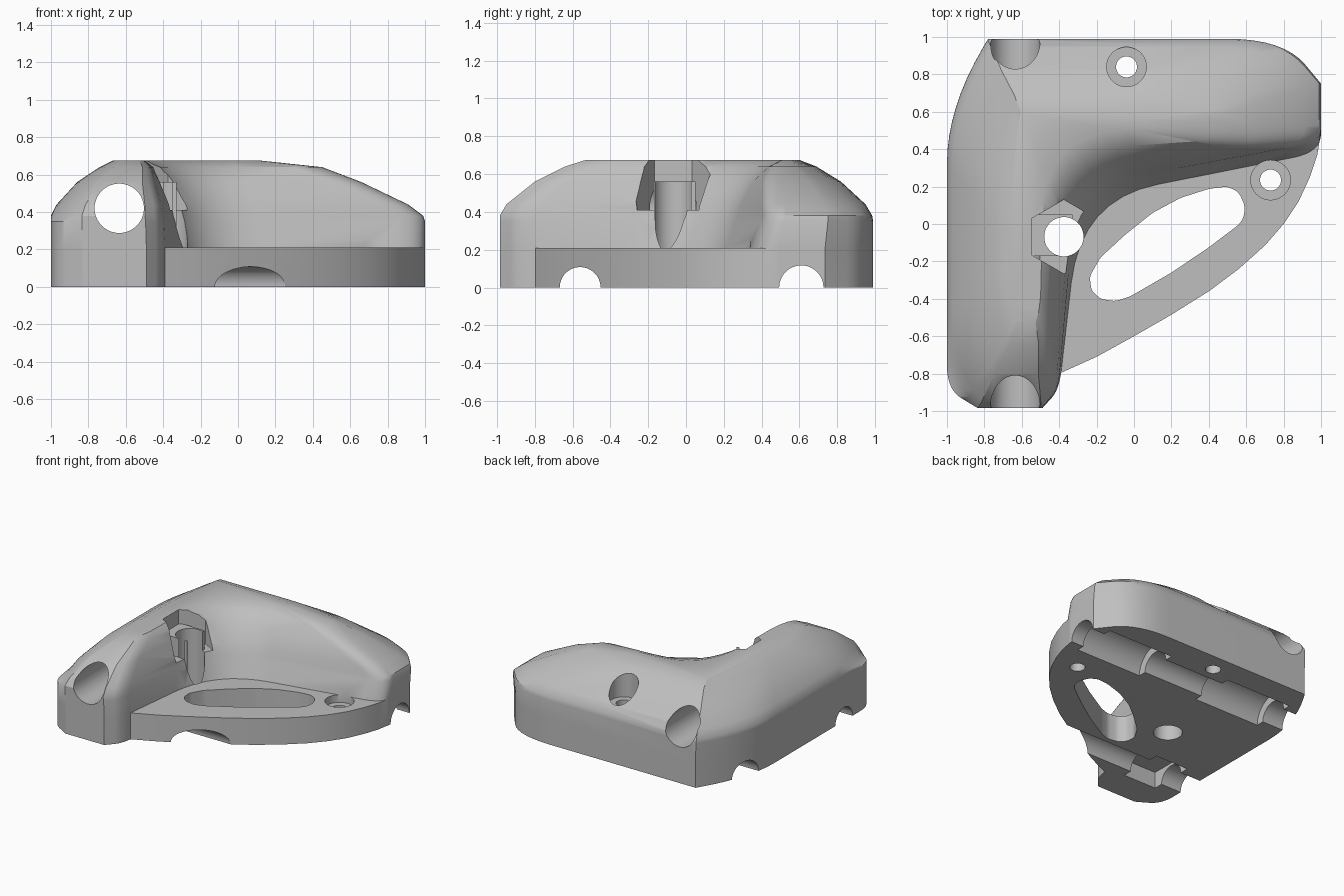
import bpy, bmesh, math
from mathutils import Vector, Matrix

cube = bpy.data.objects.get("Cube")
if cube:
    bpy.data.objects.remove(cube, do_unlink=True)

grey = bpy.data.materials.new("plain_grey")
grey.use_nodes = True
colour = (0.52, 0.52, 0.52, 1)
grey.diffuse_color = colour
grey.node_tree.nodes["Principled BSDF"].inputs["Base Color"].default_value = colour


def make(name, bm):
    bmesh.ops.recalc_face_normals(bm, faces=bm.faces)
    me = bpy.data.meshes.new(name)
    bm.to_mesh(me)
    bm.free()
    me.materials.append(grey)
    ob = bpy.data.objects.new(name, me)
    bpy.context.collection.objects.link(ob)
    return ob


def loft(name, rings):
    """Skin a stack of rings that share a vertex count and cap both ends."""
    bm = bmesh.new()
    loops = [[bm.verts.new(p) for p in ring] for ring in rings]
    n = len(loops[0])
    for a, b in zip(loops, loops[1:]):
        for i in range(n):
            j = (i + 1) % n
            bm.faces.new((a[i], a[j], b[j], b[i]))
    bm.faces.new(loops[0][::-1])
    bm.faces.new(loops[-1])
    return make(name, bm)


def prism(name, pts, z0, z1):
    return loft(name, [[(x, y, z) for x, y in pts] for z in (z0, z1)])


def cylinder(name, centre, r, depth, axis="Z", sides=48):
    bm = bmesh.new()
    rot = {"X": Matrix.Rotation(math.pi / 2, 4, "Y"),
           "Y": Matrix.Rotation(math.pi / 2, 4, "X"), "Z": Matrix()}[axis]
    bmesh.ops.create_cone(bm, cap_ends=True, segments=sides, radius1=r, radius2=r,
                          depth=depth, matrix=Matrix.Translation(centre) @ rot)
    return make(name, bm)


def box(name, lo, hi):
    return prism(name, [(lo[0], lo[1]), (hi[0], lo[1]), (hi[0], hi[1]), (lo[0], hi[1])],
                 lo[2], hi[2])


def boolean(target, tool, op="DIFFERENCE"):
    mod = target.modifiers.new("join", "BOOLEAN")
    mod.operation, mod.solver, mod.object = op, "EXACT", tool
    bpy.context.view_layer.objects.active = target
    bpy.ops.object.modifier_apply(modifier=mod.name)
    bpy.data.objects.remove(tool, do_unlink=True)


def rounded(corners, z, steps=8):
    """Ring through (point, trim before, trim after) corners; zero trim stays sharp."""
    ring, n = [], len(corners)
    for i, (c, before, after) in enumerate(corners):
        c, p, q = (Vector(v) for v in (c, corners[i - 1][0], corners[(i + 1) % n][0]))
        if not before:
            ring.append((c.x, c.y, z))
            continue
        a = c + (p - c).normalized() * min(before, 0.9 * (p - c).length)
        b = c + (q - c).normalized() * min(after, 0.9 * (q - c).length)
        for k in range(steps + 1):
            u = k / steps
            s = a * (1 - u) ** 2 + c * 2 * u * (1 - u) + b * u * u
            ring.append((s.x, s.y, z))
    return ring


# L-shaped body: height, left, front, right, back, arm edge, inner corner, end edge, nose length
levels = [
    (0.00, -1.0, -.985, 1.0, .99, -.40, (-.285, .13), .385, .10),
    (0.21, -1.0, -.985, 1.0, .99, -.40, (-.285, .13), .385, .10),
    (0.35, -1.0, -.985, 1.0, .99, -.405, (-.31, .19), .42, .10),
    (0.38, -1.0, -.985, .99, .985, -.41, (-.32, .20), .43, .22),
    (0.44, -.97, -.95, .91, .95, -.415, (-.33, .23), .42, .24),
    (0.56, -.86, -.80, .66, .82, -.45, (-.38, .31), .42, .22),
    (0.64, -.74, -.64, .45, .69, -.47, (-.42, .39), .45, .18),
    (0.675, -.67, -.53, .12, .60, -.50, (-.48, .48), .51, .14),
]
rings = []
for z, l, f, r, b, arm, inner, end, nose in levels:
    w = arm - l
    rings.append(rounded([
        ((l, f + nose), nose + .03, nose * .9), ((l + .28 * w, f), 0, 0),
        ((arm - .15 * w, f), 0, 0), ((arm, f + .1), .06, .1),
        (inner, .45, .42), ((r, end), .15, .1),
        ((r, end + .58 * (b - end)), 0, 0), ((r - .2, b), .18, .3),
        ((l + .37 * w, b), 0, 0), ((l, b - .37), .38, .3)], z))
body = loft("grip_body", rings)

# Flat web plate bridging the two arms
web = [(-.7, -.8), (-.4, -.8), (-.2, -.71), (0, -.6), (.2, -.485), (.4, -.36), (.56, -.24),
       (.7, -.115), (.8, .0), (.88, .12), (.94, .25), (.98, .37), (1, .49), (1, .6), (-.7, .6)]
boolean(body, prism("web_plate", web, 0, .21), "UNION")

# Nut pocket with its ledge
bolt = (-.375, -.068)
boolean(body, cylinder("nut_pocket", (*bolt, .61), .197, .4, sides=6))
boolean(body, box("nut_ledge", (-.56, -.17, .1), (-.33, .05, .56)), "UNION")
boolean(body, cylinder("bolt_hole", (*bolt, .4), .105, 1.2))

# Long bore through the upright arm
boolean(body, cylinder("long_bore", (-.635, 0, .42), .132, 2.4, "Y"))

# Screw holes with counterbores
for x, y, floor in ((-.04, .84, .42), (.73, .235, .15)):
    boolean(body, cylinder("screw_hole", (x, y, .3), .056, 1))
    boolean(body, cylinder("counterbore", (x, y, floor + .3), .106, .6))

# Lightening slot in the web
slot = [(-.237, -.28), (-.228, -.355), (-.18, -.4), (-.1, -.413), (-.02, -.387),
        (.2, -.26), (.4, -.125), (.565, 0), (.588, .04), (.592, .1), (.56, .17),
        (.5, .2), (.4, .188), (.25, .14), (.1, .06), (-.05, -.06), (-.18, -.18)]
soft = [(p, .022, .022) for p in slot]
boolean(body, loft("web_slot", [rounded(soft, z, 3) for z in (-.1, .3)]))

# Rod channels underneath, with wider bearing pockets
for y, r in ((-.56, .108), (.61, .117)):
    boolean(body, cylinder("rod_channel", (0, y, 0), r, 2.4, "X"))
for x in (.6, -.51):
    boolean(body, cylinder("bearing_pocket", (x, .61, 0), .18, .58, "X"))
boolean(body, box("front_pocket", (-.82, -.74, -.1), (-.53, -.38, .13)))

bpy.ops.object.select_all(action="DESELECT")
body.select_set(True)
bpy.context.view_layer.objects.active = body
bpy.ops.object.shade_smooth_by_angle(angle=math.radians(30))
